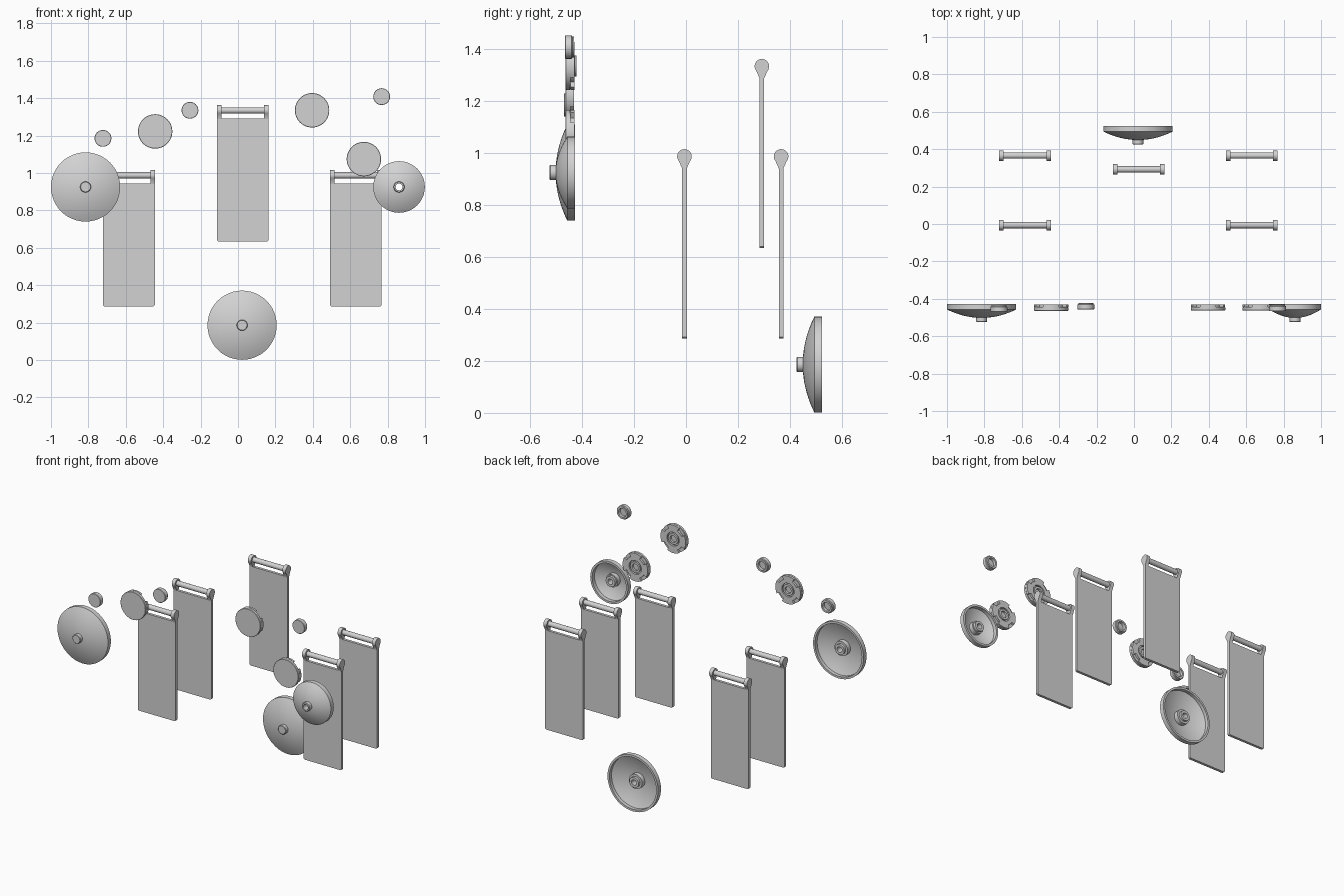
import bpy, bmesh, math
from mathutils import Vector

if "Cube" in bpy.data.objects:
    bpy.data.objects.remove(bpy.data.objects["Cube"])

grey = bpy.data.materials.new("light_grey")
grey.use_nodes = True
colour = (0.65, 0.65, 0.65, 1)
grey.diffuse_color = colour
grey.node_tree.nodes["Principled BSDF"].inputs["Base Color"].default_value = colour


def finish(bm, name, location):
    bmesh.ops.remove_doubles(bm, verts=bm.verts, dist=1e-5)
    bmesh.ops.recalc_face_normals(bm, faces=bm.faces)
    mesh = bpy.data.meshes.new(name)
    bm.to_mesh(mesh)
    bm.free()
    mesh.materials.append(grey)
    ob = bpy.data.objects.new(name, mesh)
    ob.location = location
    bpy.context.collection.objects.link(ob)
    bpy.ops.object.select_all(action="DESELECT")
    ob.select_set(True)
    bpy.context.view_layer.objects.active = ob
    bpy.ops.object.shade_smooth_by_angle(angle=math.radians(35))


def lathe(bm, profile, closed=False, steps=48):
    """Spin (radius, depth) points about the front-back axis, depth towards the front."""
    verts = [bm.verts.new((r, -d, 0)) for r, d in profile]
    pairs = list(zip(verts, verts[1:]))
    if closed:
        pairs.append((verts[-1], verts[0]))
    edges = [bm.edges.new(p) for p in pairs]
    bmesh.ops.spin(bm, geom=verts + edges, axis=(0, 1, 0), cent=(0, 0, 0),
                   angle=math.tau, steps=steps, use_merge=True)


def prism(bm, points, vec):
    """Solid between a flat polygon and its copy moved along a vector."""
    near = [bm.verts.new(p) for p in points]
    far = [bm.verts.new(Vector(p) + Vector(vec)) for p in points]
    bm.faces.new(near)
    bm.faces.new(far)
    for i in range(len(points)):
        bm.faces.new((near[i - 1], near[i], far[i], far[i - 1]))


# Domed dishes with a front knob and a socket behind
def dish(name, x, y, z, radius, open_hub=False):
    def cap(r, base, rise):
        return base + rise * (1 - (r / radius) ** 2)
    hub, hole = 0.029, 0.018
    rings = [i / 8 for i in range(9)]
    outer = [radius + (hub - radius) * t for t in rings]
    lip = radius - 0.014
    socket = 0.048 if radius > 0.15 else 0.042
    inner = [socket + (lip - socket) * t for t in rings]
    profile = [(hole, 0.012), (0.034, 0.012), (0.034, 0.028), (socket, 0.028)]
    profile += [(r, cap(r, 0.016, 0.045)) for r in inner]
    profile += [(lip, 0), (radius, 0)]
    profile += [(r, cap(r, 0.03, 0.045)) for r in outer]
    profile += [(hub, 0.095), (hub - 0.003, 0.098)]
    bm = bmesh.new()
    if open_hub:
        lathe(bm, profile + [(hole, 0.098)], closed=True)
    else:
        lathe(bm, [(0, 0.06), (hole, 0.06)] + profile + [(0, 0.098)])
    finish(bm, name, (x, y, z))


dish("left_front_dish", 0.861, -0.427, 0.925, 0.138, open_hub=True)
dish("right_front_dish", -0.815, -0.427, 0.925, 0.185)
dish("rear_low_dish", 0.022, 0.524, 0.186, 0.185)


# Large round tiles: thin face, notched back ring and a centre tube
def large_tile(name, x, y, z):
    bm = bmesh.new()
    R = 0.092
    lathe(bm, [(0, 0.014), (R - 0.003, 0.014), (R - 0.003, 0.016), (R, 0.016),
               (R, 0.031), (R - 0.002, 0.033), (0, 0.033)])
    lathe(bm, [(0.022, 0.014), (0.022, 0), (0.036, 0), (0.036, 0.014)], closed=True)
    lathe(bm, [(0.045, 0.014), (0.045, 0), (0.07, 0), (0.07, 0.014)], closed=True)
    for quarter in range(4):
        mid = quarter * math.pi / 2
        angles = [mid + math.radians(a) for a in range(-28, 29, 8)]
        arc = [(R, a) for a in angles] + [(0.069, a) for a in reversed(angles)]
        prism(bm, [(r * math.cos(a), -0.014, r * math.sin(a)) for r, a in arc],
              (0, 0.014, 0))
    finish(bm, name, (x, y, z))


large_tile("large_tile_right", -0.443, -0.431, 1.222)
large_tile("large_tile_upper_left", 0.396, -0.43, 1.335)
large_tile("large_tile_lower_left", 0.673, -0.43, 1.074)


# Small round tiles, hollow behind
def small_tile(name, x, y, z):
    bm = bmesh.new()
    lathe(bm, [(0, 0.02), (0.028, 0.02), (0.028, 0), (0.04, 0), (0.04, 0.006),
               (0.045, 0.009), (0.045, 0.033), (0.043, 0.035), (0, 0.035)], steps=32)
    finish(bm, name, (x, y, z))


small_tile("small_tile_outer_right", -0.722, -0.434, 1.185)
small_tile("small_tile_inner_right", -0.257, -0.422, 1.335)
small_tile("small_tile_left", 0.768, -0.431, 1.408)


# Hanging panels: flat sheet, two round-headed end lugs and a cross bar
def panel(name, x, y, z):
    half, thick, top, bar_z = 0.138, 0.009, 0.656, 0.7
    cut = 0.006
    bm = bmesh.new()
    prism(bm, [(-half, -thick, cut), (-half + cut, -thick, 0), (half - cut, -thick, 0),
               (half, -thick, cut), (half, -thick, top), (-half, -thick, top)],
          (0, 2 * thick, 0))
    head = [math.radians(a) for a in range(-40, 221, 10)]
    lug = [(0.028 * math.cos(a), bar_z + 0.028 * math.sin(a)) for a in head]
    lug += [(-thick, top - 0.002), (-thick, top - 0.012),
            (thick, top - 0.012), (thick, top - 0.002)]
    for start in (-half, half - 0.024):
        prism(bm, [(start, py, pz) for py, pz in lug], (0.024, 0, 0))
    ring = [math.tau * i / 20 for i in range(20)]
    prism(bm, [(-half + 0.01, 0.017 * math.cos(a), bar_z + 0.017 * math.sin(a)) for a in ring],
          (2 * half - 0.02, 0, 0))
    finish(bm, name, (x, y, z))


for side, px in (("right", -0.583), ("left", 0.629)):
    panel(side + "_front_panel", px, -0.006, 0.287)
    panel(side + "_rear_panel", px, 0.366, 0.287)
panel("centre_panel", 0.025, 0.292, 0.634)
